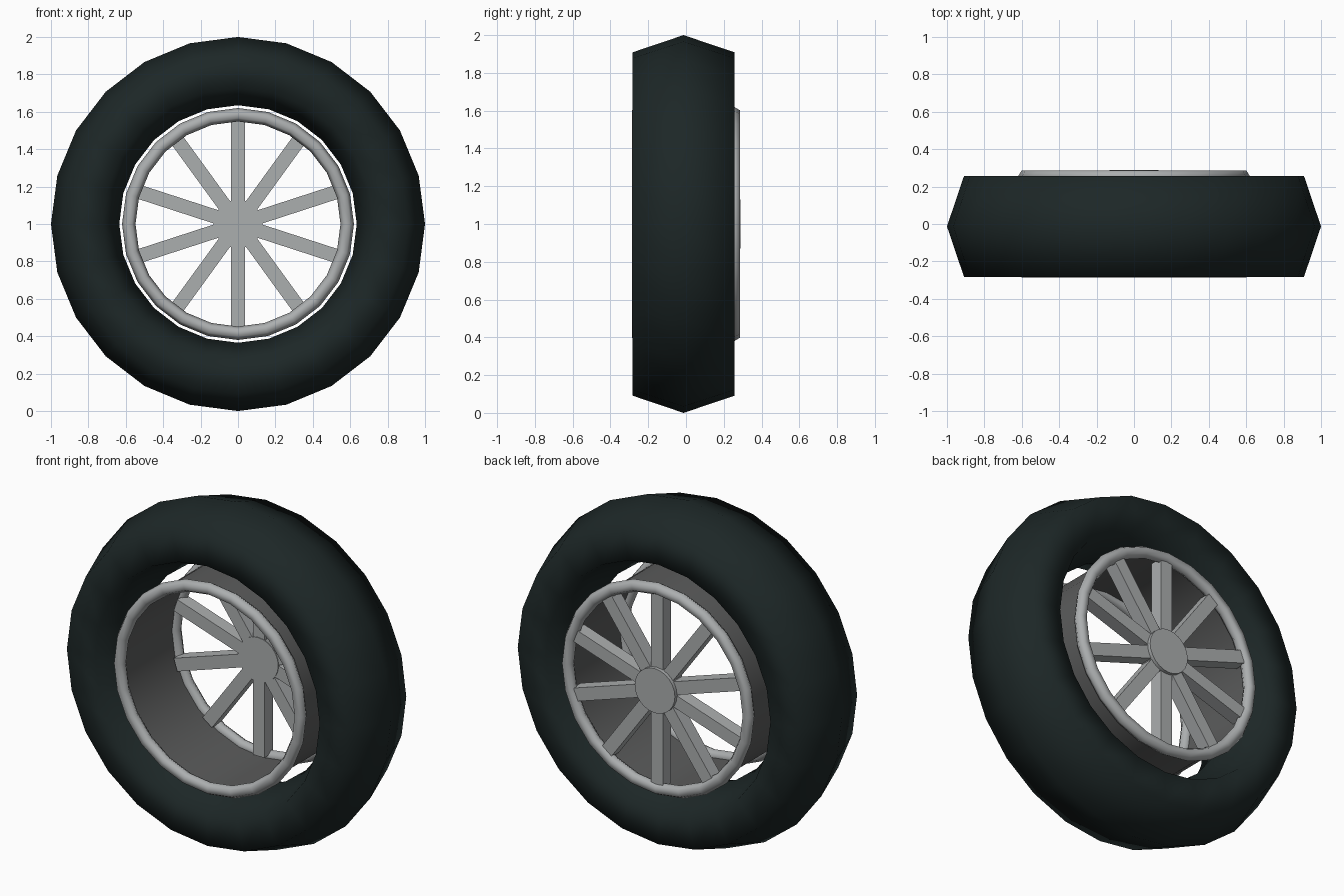
import bpy, bmesh
from math import pi, cos, sin, radians
from mathutils import Matrix

cube = bpy.data.objects.get("Cube")
if cube:
    bpy.data.objects.remove(cube, do_unlink=True)

SEGMENTS = 24
CENTRE_Z = 1.0


def material(name, rgb):
    mat = bpy.data.materials.new(name)
    mat.use_nodes = True
    mat.diffuse_color = (*rgb, 1)
    bsdf = next(n for n in mat.node_tree.nodes if n.type == 'BSDF_PRINCIPLED')
    bsdf.inputs["Base Color"].default_value = (*rgb, 1)
    bsdf.inputs["Roughness"].default_value = 0.6
    return mat


rubber = material("dark rubber", (0.012, 0.020, 0.020))
light_metal = material("light grey metal", (0.41, 0.425, 0.43))
dark_metal = material("dark grey metal", (0.105, 0.107, 0.107))


def finish(name, bm, mat, smooth_angle=None):
    bmesh.ops.recalc_face_normals(bm, faces=bm.faces)
    mesh = bpy.data.meshes.new(name)
    bm.to_mesh(mesh)
    bm.free()
    mesh.materials.append(mat)
    obj = bpy.data.objects.new(name, mesh)
    bpy.context.collection.objects.link(obj)
    obj.location.z = CENTRE_Z
    if smooth_angle:
        bpy.ops.object.select_all(action='DESELECT')
        obj.select_set(True)
        bpy.context.view_layer.objects.active = obj
        bpy.ops.object.shade_smooth_by_angle(angle=radians(smooth_angle))
    return obj


def lathe(name, profile, mat, closed=True, smooth_angle=80):
    """Spin a (radius, y) profile around the y axle."""
    bm = bmesh.new()
    rings = []
    for i in range(SEGMENTS):
        a = 2 * pi * i / SEGMENTS
        rings.append([bm.verts.new((r * sin(a), y, r * cos(a))) for r, y in profile])
    n = len(profile)
    for i in range(SEGMENTS):
        here, there = rings[i], rings[(i + 1) % SEGMENTS]
        for j in range(n if closed else n - 1):
            k = (j + 1) % n
            bm.faces.new((here[j], here[k], there[k], there[j]))
    return finish(name, bm, mat, smooth_angle)


def hexagon(radius, thick, half_width, y):
    """Six-sided ring section, stretched along the axle."""
    stretch = half_width / sin(pi / 3)
    return [(radius + thick * cos(k * pi / 3), y + stretch * sin(k * pi / 3))
            for k in range(6)]


# Tyre
lathe("tyre", hexagon(0.8175, 0.1825, 0.27, -0.013), rubber)

# Rim: a thin dark barrel with a rounded light lip at each end
lathe("rim_barrel", [(0.585, -0.255), (0.585, 0.255)], dark_metal, closed=False)
for name, y in (("front_rim_lip", -0.255), ("back_rim_lip", 0.255)):
    lathe(name, hexagon(0.584, 0.036, 0.03, y), light_metal)

# Hub, set towards the back
bm = bmesh.new()
bmesh.ops.create_cone(bm, cap_ends=True, segments=SEGMENTS, radius1=0.13, radius2=0.13,
                      depth=0.102, matrix=Matrix.Translation((0, 0.237, 0))
                      @ Matrix.Rotation(pi / 2, 4, 'X'))
finish("hub", bm, light_metal, 40)

# Ten square spokes
bm = bmesh.new()
for i in range(10):
    turn = Matrix.Rotation(2 * pi * i / 10, 4, 'Y')
    place = Matrix.Translation((0, 0.229, 0.3225))
    size = Matrix.Diagonal((0.075, 0.078, 0.485, 1))
    bmesh.ops.create_cube(bm, size=1, matrix=turn @ place @ size)
finish("spokes", bm, light_metal)
